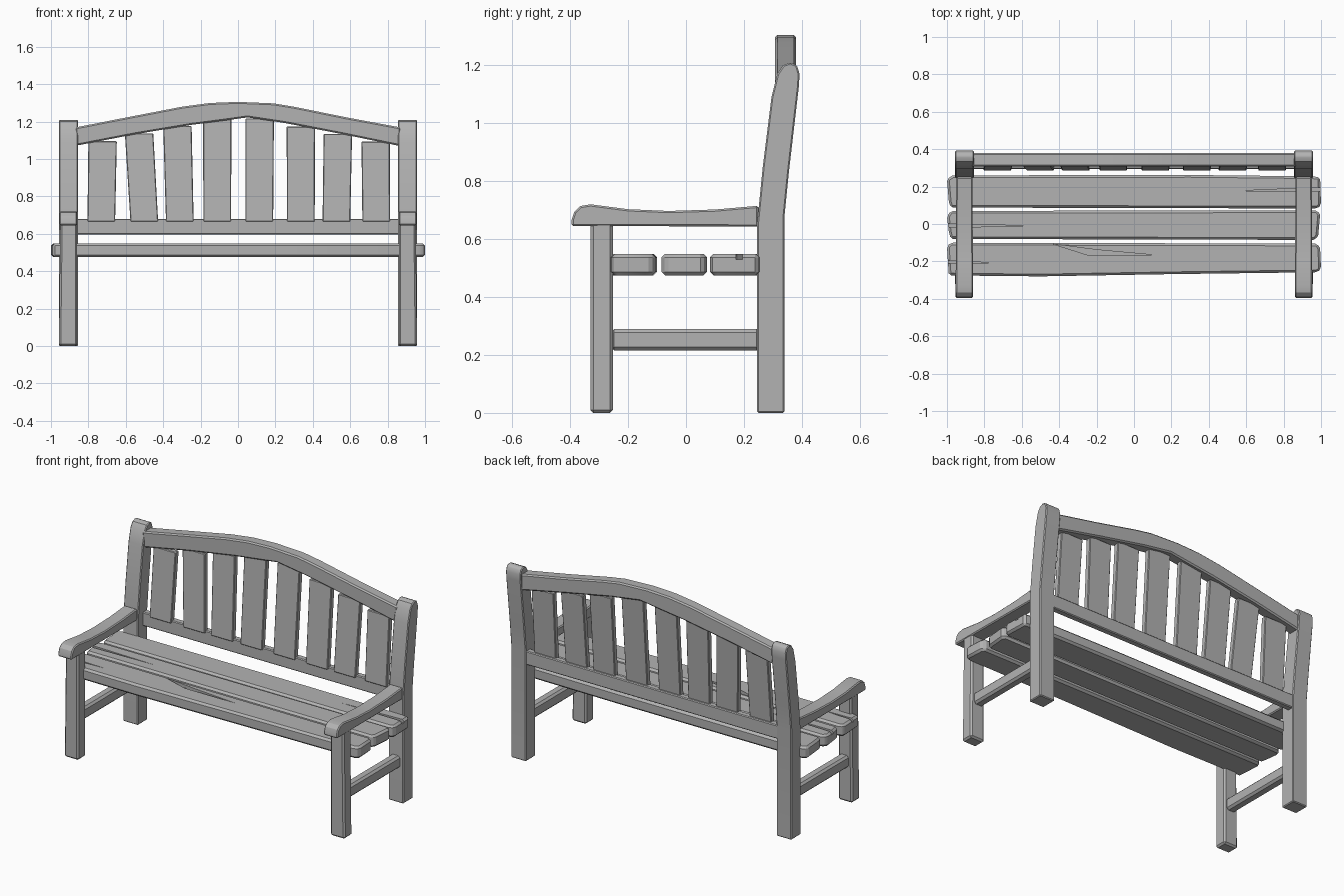
import bpy, bmesh, math
from mathutils import Vector

cube = bpy.data.objects.get("Cube")
if cube:
    bpy.data.objects.remove(cube, do_unlink=True)

grey = bpy.data.materials.new("plain_grey")
grey.use_nodes = True
tone = (0.45, 0.45, 0.45, 1)
grey.diffuse_color = tone
grey.node_tree.nodes["Principled BSDF"].inputs["Base Color"].default_value = tone


def activate(ob):
    bpy.ops.object.select_all(action='DESELECT')
    ob.select_set(True)
    bpy.context.view_layer.objects.active = ob


def prism(name, outline, axis, lo, hi, bevel=0.008, place=None):
    """Extrude a 2D outline along x, y or z from lo to hi."""
    order = {'x': lambda a, b, t: (t, a, b),
             'y': lambda a, b, t: (a, t, b),
             'z': lambda a, b, t: (a, b, t)}[axis]
    bm = bmesh.new()
    ends = [[bm.verts.new(order(a, b, t)) for a, b in outline] for t in (lo, hi)]
    n = len(outline)
    for ring in ends:
        bm.faces.new(ring)
    for i in range(n):
        j = (i + 1) % n
        bm.faces.new((ends[0][i], ends[0][j], ends[1][j], ends[1][i]))
    if place:
        for v in bm.verts:
            v.co = Vector(place(v.co))
    bmesh.ops.recalc_face_normals(bm, faces=bm.faces)
    me = bpy.data.meshes.new(name)
    bm.to_mesh(me)
    bm.free()
    me.materials.append(grey)
    ob = bpy.data.objects.new(name, me)
    bpy.context.collection.objects.link(ob)
    if bevel:
        mod = ob.modifiers.new("worn_edges", 'BEVEL')
        mod.width = bevel
        mod.segments = 1
        mod.limit_method = 'ANGLE'
        mod.angle_limit = math.radians(40)
        activate(ob)
        bpy.ops.object.modifier_apply(modifier=mod.name)
        bpy.ops.object.shade_smooth_by_angle(angle=math.radians(25))
    return ob


def rect(a0, a1, b0, b1):
    return [(a0, b0), (a1, b0), (a1, b1), (a0, b1)]


# Side profiles, as (y, z)
back_post = [(.245, 0), (.34, 0), (.34, .68), (.355, .83), (.39, 1.13), (.392, 1.17),
             (.383, 1.2), (.36, 1.21), (.335, 1.2), (.315, 1.17), (.295, 1.09),
             (.265, .85), (.245, .65)]
arm = [(-.395, .645), (-.25, .645), (.25, .643), (.25, .715), (.1, .702), (-.06, .697),
       (-.2, .703), (-.33, .72), (-.365, .714), (-.385, .695), (-.395, .665)]


def arm_taper(co):
    # Armrests are a little wider at the front
    spread = 1.04 - 0.12 * (co.y + 0.39)
    mid = math.copysign(0.907, co.x)
    return (mid + (co.x - mid) * spread, co.y, co.z)


def leg_taper(co):
    # Front legs lean out slightly towards the floor
    if abs(co.x) > 0.9:
        return (co.x * (1 + 0.012 * (0.65 - co.z)), co.y, co.z)
    return co


# Posts, legs, armrests and stretchers on both sides
for side, s in (("left", 1), ("right", -1)):
    prism(side + "_back_post", back_post, 'x', s * .855, s * .957, .005)
    prism(side + "_front_leg", rect(-.33, -.252, 0, .66), 'x', s * .86, s * .95, .01, leg_taper)
    prism(side + "_armrest", arm, 'x', s * .862, s * .952, .006, arm_taper)
    prism(side + "_stretcher", rect(-.26, .255, .215, .29), 'x', s * .875, s * .935, .012)

# Seat planks with uneven edges, as (x, y)
planks = {
    "front_plank": [(-.99, -.275), (-.5, -.28), (.2, -.268), (.98, -.258),
                    (1, -.24), (.995, -.13), (.98, -.105), (-.98, -.1), (-1, -.12), (-.995, -.2)],
    "middle_plank": [(-.98, -.08), (.97, -.085), (.985, -.06), (.995, .05),
                     (.98, .073), (-.98, .07), (-1, .04), (-.99, -.04)],
    "rear_plank": [(-.98, .088), (.98, .083), (1, .1), (.995, .25), (.95, .255),
                   (.3, .262), (-.97, .26), (-1, .24), (-.99, .12)],
}
# Split grain in the plank tops, as (x, y) outlines
cracks = {
    "front_plank": [[(-.43, -.108), (-.25, -.165), (.1, -.165), (-.2, -.138)],
                    [(-1.1, -.19), (-1.1, -.215), (-.77, -.207)]],
    "middle_plank": [[(-1.1, .005), (-1.1, -.02), (-.57, -.01)]],
    "rear_plank": [[(.58, .178), (1.1, .172), (1.1, .2)]],
}
for name, outline in planks.items():
    plank = prism(name, outline, 'z', .475, .549, .012)
    for crack in cracks[name]:
        cutter = prism("crack_cutter", crack, 'z', .53, .6, 0)
        cutter.hide_render = True
        cut = plank.modifiers.new("crack", 'BOOLEAN')
        cut.operation = 'DIFFERENCE'
        cut.solver = 'EXACT'
        cut.object = cutter
        activate(plank)
        bpy.ops.object.modifier_apply(modifier=cut.name)
        bpy.data.objects.remove(cutter, do_unlink=True)

# Backrest rails
prism("lower_back_rail", rect(-.87, .87, .595, .68), 'y', .295, .335, .005)
crest_top = [(-.87, 1.168), (-.58, 1.225), (-.3, 1.279), (-.15, 1.299), (0, 1.305),
             (.19, 1.297), (.3, 1.279), (.58, 1.222), (.87, 1.168)]
crest_under = [(.87, 1.068), (.56, 1.132), (.25, 1.192), (.05, 1.222),
               (-.05, 1.208), (-.25, 1.182), (-.56, 1.13), (-.87, 1.07)]
prism("crest_rail", crest_top + crest_under, 'y', .308, .38, .008)

# Back slats: left edge at the bottom and at the top
slats = [(-.805, -.8), (-.575, -.605), (-.385, -.4), (-.185, -.187),
         (.04, .04), (.262, .26), (.452, .458), (.665, .66)]
for i, (low, high) in enumerate(slats):
    top = 1.24 - 0.2 * abs((low + high) / 2 + 0.075)
    outline = [(low, .665), (low + .148, .665), (high + .152, top), (high, top)]
    prism("back_slat_%d" % (i + 1), outline, 'y', .285, .318, .004,
          lambda co: (co.x, co.y + 0.075 * (co.z - 0.665), co.z))
